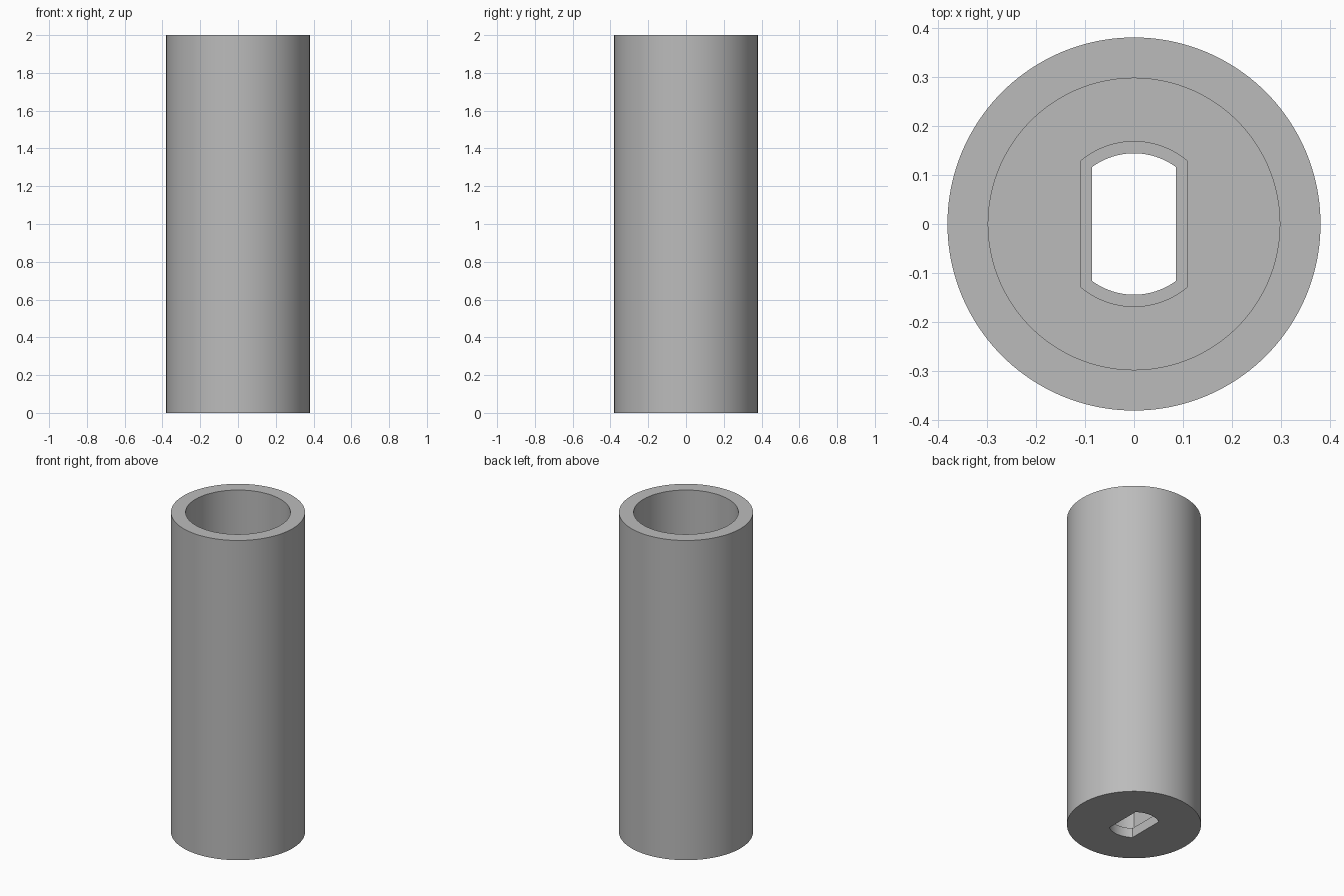
import bpy, bmesh, math

QUARTER = 40  # segments per quarter of each cross-section

old = bpy.data.objects.get("Cube")
if old:
    bpy.data.objects.remove(old, do_unlink=True)


def section(radius, half_width=None):
    """Circle, or a circle with two flats at x = +/- half_width."""
    a = math.acos(half_width / radius) if half_width else math.pi / 4
    limit = half_width or radius
    breaks = [-a, a, math.pi - a, math.pi + a, 2 * math.pi - a]
    points = []
    for start, end in zip(breaks, breaks[1:]):
        for i in range(QUARTER):
            t = start + (end - start) * i / QUARTER
            x = radius * math.cos(t)
            points.append((max(-limit, min(limit, x)), radius * math.sin(t)))
    return points


# Cross-sections of the sleeve
outer = section(0.38)
bore = section(0.297)
socket = section(0.168, 0.108)
slot = section(0.144, 0.086)

FLOOR, LEDGE, TOP = 0.5, 0.06, 2.0

# Walk around the wall: outside, rim, bore, floor, socket, ledge, slot
loops = [(slot, 0), (outer, 0), (outer, TOP), (bore, TOP),
         (bore, FLOOR), (socket, FLOOR), (socket, LEDGE), (slot, LEDGE)]

bm = bmesh.new()
rings = [[bm.verts.new((x, y, z)) for x, y in pts] for pts, z in loops]
for low, high in zip(rings, rings[1:] + rings[:1]):
    for i in range(len(low)):
        j = (i + 1) % len(low)
        bm.faces.new((low[i], low[j], high[j], high[i]))
bmesh.ops.recalc_face_normals(bm, faces=bm.faces)

mesh = bpy.data.meshes.new("sleeve")
bm.to_mesh(mesh)
bm.free()
sleeve = bpy.data.objects.new("sleeve", mesh)
bpy.context.collection.objects.link(sleeve)

# Plain grey material
grey = bpy.data.materials.new("plain grey")
grey.use_nodes = True
colour = (0.5, 0.5, 0.5, 1)
grey.diffuse_color = colour
grey.node_tree.nodes["Principled BSDF"].inputs["Base Color"].default_value = colour
mesh.materials.append(grey)

# Smooth walls with sharp rims
bpy.ops.object.select_all(action='DESELECT')
sleeve.select_set(True)
bpy.context.view_layer.objects.active = sleeve
bpy.ops.object.shade_smooth_by_angle(angle=math.radians(30))
